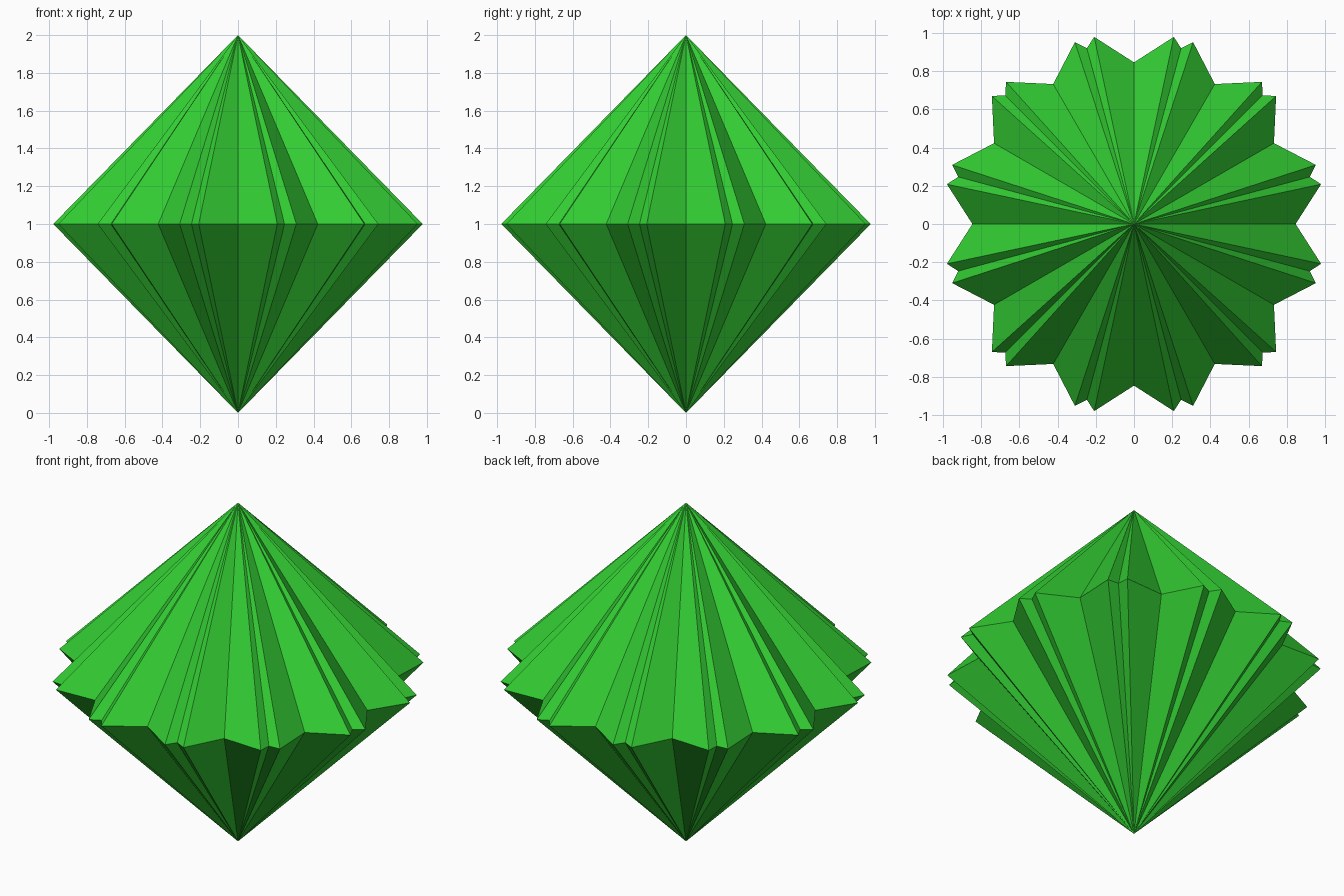
import bpy, bmesh, math

cube = bpy.data.objects.get("Cube")
if cube:
    bpy.data.objects.remove(cube, do_unlink=True)

# Single green material
green = bpy.data.materials.new("lime_green")
green.use_nodes = True
colour = (0.033, 0.61, 0.033, 1.0)
green.diffuse_color = colour
green.node_tree.nodes["Principled BSDF"].inputs["Base Color"].default_value = colour

# One repeat of the fluted outline: (angle in degrees, radius)
LOBES = 12
LOBE = [(0, 0.845), (12, 1.0), (15, 0.952), (18, 1.0)]

bm = bmesh.new()
top = bm.verts.new((0, 0, 2))
bottom = bm.verts.new((0, 0, 0))

# Star-shaped rim at mid height
rim = []
for i in range(LOBES):
    for degrees, radius in LOBE:
        a = math.radians(degrees + i * 360 / LOBES)
        rim.append(bm.verts.new((radius * math.cos(a), radius * math.sin(a), 1)))

# Facets fan from the rim to both tips
for a, b in zip(rim, rim[1:] + rim[:1]):
    bm.faces.new((a, b, top))
    bm.faces.new((b, a, bottom))

mesh = bpy.data.meshes.new("fluted_gem")
bm.to_mesh(mesh)
bm.free()
mesh.materials.append(green)
gem = bpy.data.objects.new("fluted_gem", mesh)
bpy.context.collection.objects.link(gem)
